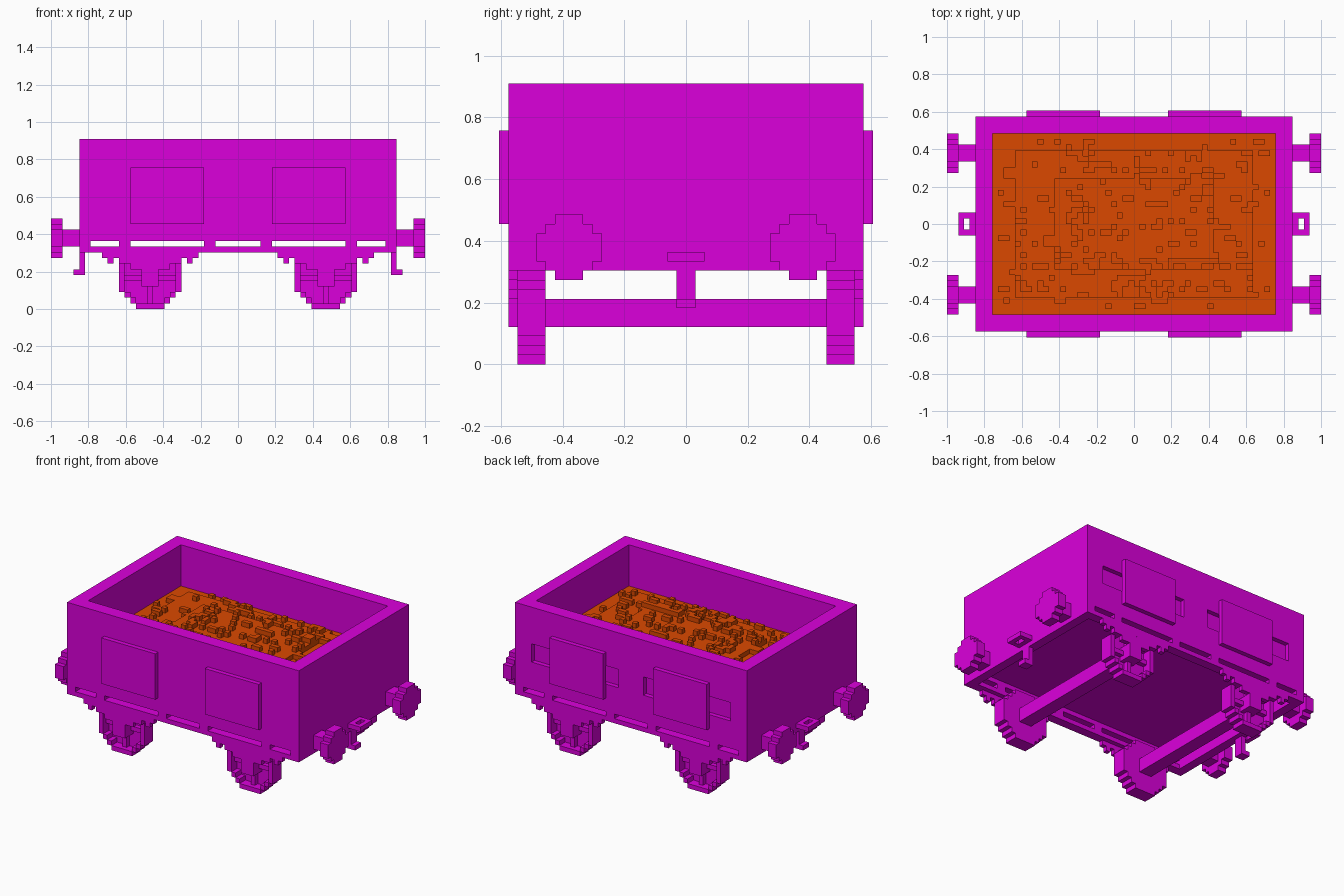
import bpy, bmesh, random
from mathutils import Vector

V = 1 / 33          # one block
random.seed(7)

if "Cube" in bpy.data.objects:
    bpy.data.objects.remove(bpy.data.objects["Cube"])


def material(name, rgb):
    m = bpy.data.materials.new(name)
    m.use_nodes = True
    m.diffuse_color = (*rgb, 1)
    m.node_tree.nodes["Principled BSDF"].inputs["Base Color"].default_value = (*rgb, 1)
    return m


PAINT = material("magenta_paint", (0.71, 0.0, 0.71))
CARGO = material("orange_cargo", (0.71, 0.066, 0.0))


def blocks(name, boxes, mat=PAINT):
    """One object from boxes given in block units: x0, x1, y0, y1, z0, z1."""
    bm = bmesh.new()
    for x0, x1, y0, y1, z0, z1 in boxes:
        lo, hi = Vector((x0, y0, z0)) * V, Vector((x1, y1, z1)) * V
        new = bmesh.ops.create_cube(bm, size=1)["verts"]
        for v in new:
            v.co = (lo + hi) / 2 + v.co * (hi - lo)
    mesh = bpy.data.meshes.new(name)
    bm.to_mesh(mesh)
    bm.free()
    mesh.materials.append(mat)
    ob = bpy.data.objects.new(name, mesh)
    bpy.context.collection.objects.link(ob)
    return ob


def mirror(boxes, axis):
    """Return boxes together with their reflection along axis 0 (x) or 1 (y)."""
    out = list(boxes)
    for b in boxes:
        c = list(b)
        c[2 * axis], c[2 * axis + 1] = -b[2 * axis + 1], -b[2 * axis]
        out.append(tuple(c))
    return out


def disc_rows(size):
    """Row by row (offset, half width) of a blocky disc, size blocks wide."""
    r = size / 2
    for i in range(size):
        d = i + 0.5 - r
        n = sum((k + 0.5 - r) ** 2 + d * d <= (r + 0.05) ** 2 for k in range(size))
        yield i, n / 2


# Tub walls and floor
blocks("front_wall", [(-28, 28, -19, -16, 13, 30)])
blocks("end_walls", mirror([(25, 28, -16, 16, 13, 30)], 0))
blocks("floor", [(-25, 25, -16, 16, 13, 14)])

# Back wall with a shallow groove running behind each door
groove_fill = mirror([(24, 28, 18, 19, 18, 22)], 0) + [(-3, 3, 18, 19, 18, 22)]
blocks("back_wall", [(-28, 28, 16, 18, 13, 30),
                     (-28, 28, 18, 19, 13, 18),
                     (-28, 28, 18, 19, 22, 30)] + groove_fill)

# Door plates on both long sides
blocks("doors", mirror(mirror([(6, 19, 19, 20, 15, 25)], 0), 1))

# Open underframe: rails above and below the slots, posts between, closed ends
posts = [(a, b, 17, 19, 11, 12) for a, b in ((26, 28), (19, 21), (4, 6))]
blocks("side_rails", mirror([(-28, 28, 17, 19, 10, 11), (-28, 28, 17, 19, 12, 13)], 1))
blocks("rail_posts", mirror(mirror(posts, 0), 1))
blocks("end_beams", mirror([(26, 28, -17, 17, 10, 13)], 0))

# Wheels: solid inner disc, raised rim on the outside and four sunken spokes
outer, inner = list(disc_rows(11)), list(disc_rows(9))
wheel = [(15.5 - w, 15.5 + w, 15, 16, i, i + 1) for i, w in outer]
for i, w in outer:
    gap = inner[i - 1][1] if 1 <= i <= 9 else 0
    wheel += [(15.5 - w, 15.5 - gap, 16, 18, i, i + 1),
              (15.5 + gap, 15.5 + w, 16, 18, i, i + 1)]
wheel += [(11, 20, 16, 17, 5, 6), (15, 16, 16, 17, 1, 10)]
blocks("wheels", mirror(mirror(wheel, 0), 1))
blocks("axles", mirror([(14, 17, -18, 18, 4, 7)], 0))

# Leaf springs with shackles, above the axle boxes
spring = [(7, 24, 9, 10), (10, 21, 8, 9), (8, 9, 8, 9), (22, 23, 8, 9),
          (12, 19, 7, 8), (14, 17, 4, 7)]
spring = [(a, b, 18, 19, z0, z1) for a, b, z0, z1 in spring]
blocks("springs_and_axle_boxes", mirror(mirror(spring, 0), 1))

# Buffers
head = [(31, 33, 12.5 - w, 12.5 + w, 9 + i, 10 + i) for i, w in disc_rows(7)]
blocks("buffer_heads", mirror(mirror(head, 0), 1))
blocks("buffer_stems", mirror(mirror([(28, 31, 11, 14, 11, 14)], 0), 1))

# Coupling loops and hanging hooks
blocks("coupling_loops", mirror([(28, 29, -2, 2, 11, 12), (30, 31, -2, 2, 11, 12),
                                 (29, 30, -2, -1, 11, 12), (29, 30, 1, 2, 11, 12)], 0))
blocks("hooks", mirror([(27, 28, -1, 1, 6, 10), (28, 29, -1, 1, 6, 7)], 0))

# Cargo heap: low terraces with loose lumps scattered on top
tiers = [(25, 16, 21), (21, 13, 22), (14, 8, 23)]
blocks("cargo_heap", [(-x, x, -y, y, 14 if z == 21 else z - 1, z)
                      for x, y, z in tiers], CARGO)
lumps = []
for x in range(-24, 24):
    for y in range(-15, 15):
        top = max(z for tx, ty, z in tiers if -tx <= x < tx and -ty <= y < ty)
        if random.random() < (0.08 if top == 21 else 0.16):
            lumps.append((x, x + random.choice((1, 1, 2)), y, y + 1, top, top + 1))
blocks("cargo_lumps", lumps, CARGO)
